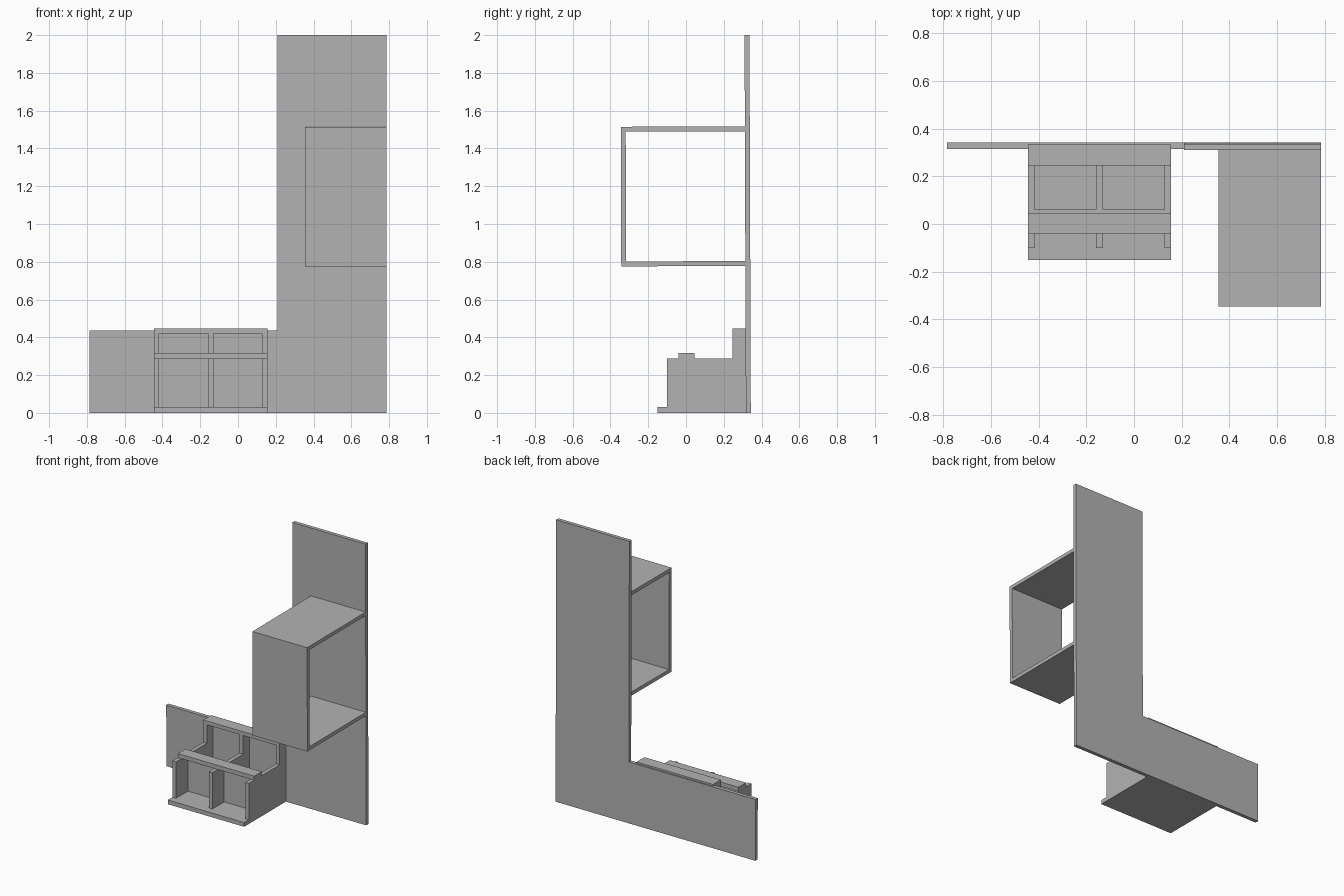
import bpy
import bmesh
from mathutils import Matrix, Vector

cube = bpy.data.objects.get("Cube")
if cube:
    bpy.data.objects.remove(cube, do_unlink=True)

grey = bpy.data.materials.new("plain grey")
grey.use_nodes = True
grey.diffuse_color = (0.45, 0.45, 0.45, 1)
grey.node_tree.nodes["Principled BSDF"].inputs["Base Color"].default_value = grey.diffuse_color


def extrude_profile(name, points, offset):
    """Make a solid from a closed outline pushed along an offset."""
    bm = bmesh.new()
    face = bm.faces.new([bm.verts.new(p) for p in points])
    result = bmesh.ops.extrude_face_region(bm, geom=[face], use_keep_orig=True)
    moved = [g for g in result["geom"] if isinstance(g, bmesh.types.BMVert)]
    bmesh.ops.translate(bm, verts=moved, vec=Vector(offset))
    bmesh.ops.recalc_face_normals(bm, faces=bm.faces)
    mesh = bpy.data.meshes.new(name)
    bm.to_mesh(mesh)
    bm.free()
    mesh.materials.append(grey)
    obj = bpy.data.objects.new(name, mesh)
    bpy.context.collection.objects.link(obj)
    return obj


def board(name, x, y, z):
    """Make a rectangular board from its three ranges."""
    outline = [(x[0], y[0], z[0]), (x[1], y[0], z[0]), (x[1], y[1], z[0]), (x[0], y[1], z[0])]
    return extrude_profile(name, outline, (0, 0, z[1] - z[0]))


# L-shaped wall panel
panel_front, panel_back = 0.317, 0.343
outline = [(-0.785, 0), (0.785, 0), (0.785, 2), (0.21, 2), (0.21, 0.435), (-0.785, 0.435)]
wall = extrude_profile("wall_panel", [(x, panel_front, z) for x, z in outline],
                       (0, panel_back - panel_front, 0))

# Open-sided wall box
left, right = 0.355, 0.785
front, bottom, top, thick = -0.34, 0.778, 1.517, 0.026
wall_box = extrude_profile("wall_box", [
    (left, panel_front, bottom), (left, front, bottom), (left, front, top),
    (left, panel_front, top), (left, panel_front, top - thick),
    (left, front + thick, top - thick), (left, front + thick, bottom + thick),
    (left, panel_front, bottom + thick)], (right - left, 0, 0))

# Slight forward lean of the wall panel and its box
lean = Matrix.Translation((0, 0.33, 0)) @ Matrix.Rotation(0.0035, 4, "X") @ Matrix.Translation((0, -0.33, 0))
for obj in (wall, wall_box):
    obj.data.transform(lean)

# Cabinet: three stepped uprights
width = (-0.445, 0.155)
upright = [(-0.1, 0.03), (0.33, 0.03), (0.33, 0.42), (0.245, 0.42), (0.245, 0.288), (-0.1, 0.288)]
for name, x in (("right_side", -0.445), ("divider", -0.159), ("left_side", 0.127)):
    extrude_profile("cabinet_" + name, [(x, y, z) for y, z in upright], (0.028, 0, 0))

# Cabinet boards
board("cabinet_base", width, (-0.152, 0.33), (0, 0.03))
board("cabinet_middle_panel", width, (0.032, 0.06), (0.03, 0.288))
board("cabinet_front_shelf", width, (-0.04, 0.045), (0.288, 0.317))
board("cabinet_back_shelf", width, (0.245, 0.333), (0.42, 0.447))
